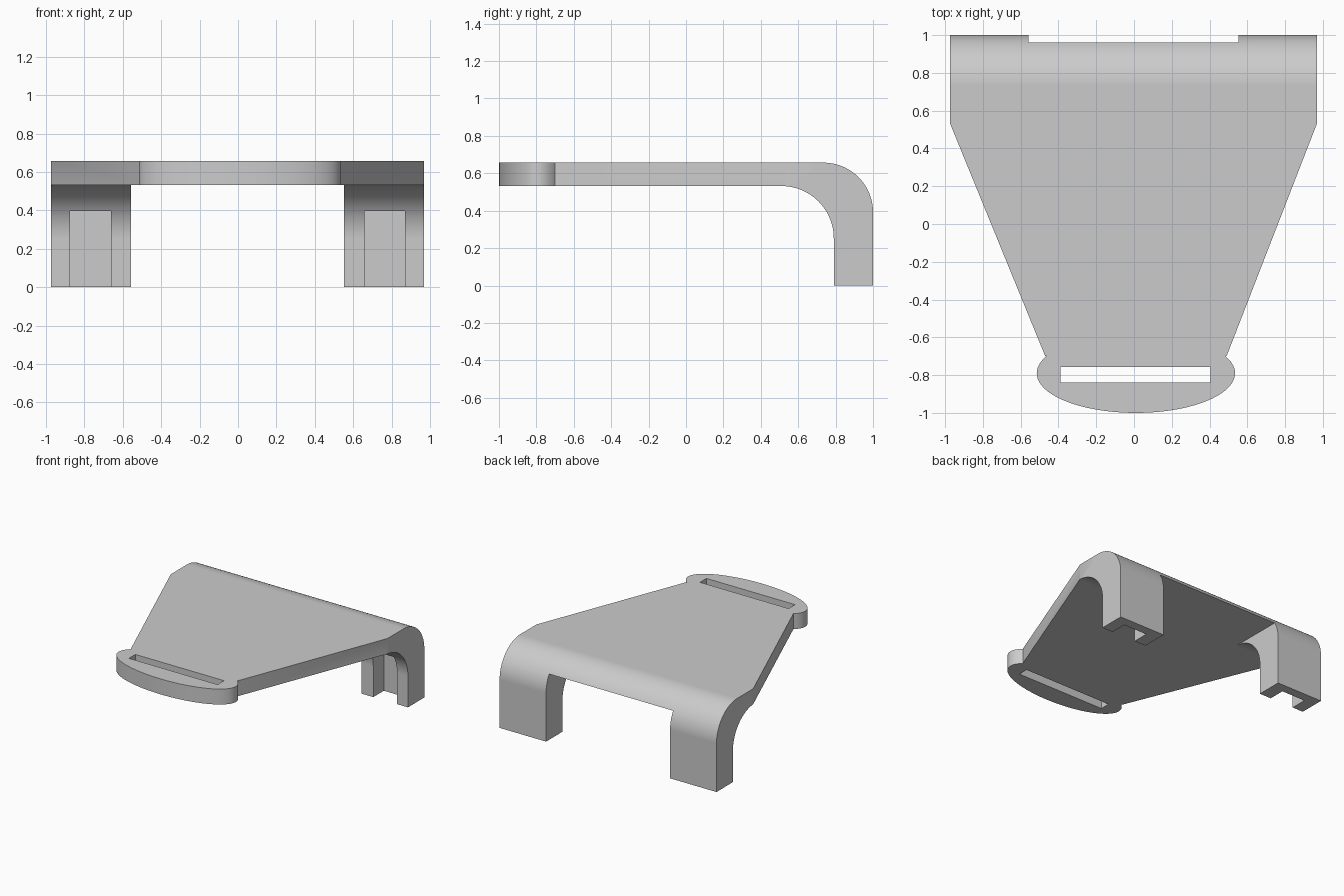
import bpy, bmesh
from math import cos, sin, pi, asin

cube = bpy.data.objects.get("Cube")
if cube:
    bpy.data.objects.remove(cube, do_unlink=True)

grey = bpy.data.materials.new("plain grey")
grey.use_nodes = True
colour = (0.6, 0.6, 0.6, 1)
grey.diffuse_color = colour
bsdf = next(n for n in grey.node_tree.nodes if n.type == "BSDF_PRINCIPLED")
bsdf.inputs["Base Color"].default_value = colour


def arc(cx, cy, rx, ry, start, end, steps):
    angles = [start + (end - start) * i / steps for i in range(steps + 1)]
    return [(cx + rx * cos(a), cy + ry * sin(a)) for a in angles]


def prism(name, outline, low, high, place):
    """Extrude a 2D outline from low to high; place maps (u, v, w) to x, y, z."""
    bm = bmesh.new()
    face = bm.faces.new([bm.verts.new(place(u, v, low)) for u, v in outline])
    moved = bmesh.ops.extrude_face_region(bm, geom=[face])["geom"]
    step = [b - a for a, b in zip(place(0, 0, low), place(0, 0, high))]
    bmesh.ops.translate(bm, vec=step, verts=[g for g in moved if isinstance(g, bmesh.types.BMVert)])
    bmesh.ops.recalc_face_normals(bm, faces=bm.faces)
    mesh = bpy.data.meshes.new(name)
    bm.to_mesh(mesh)
    bm.free()
    mesh.materials.append(grey)
    obj = bpy.data.objects.new(name, mesh)
    bpy.context.collection.objects.link(obj)
    return obj


def upright(u, v, w):
    return (u, v, w)


def sideways(u, v, w):
    return (w, u, v)


def box(name, x0, x1, y0, y1, z0, z1):
    return prism(name, [(x0, y0), (x1, y0), (x1, y1), (x0, y1)], z0, z1, upright)


def combine(target, cutter, operation):
    mod = target.modifiers.new(cutter.name, "BOOLEAN")
    mod.operation, mod.solver, mod.object = operation, "EXACT", cutter
    cutter.hide_render = True
    bpy.context.view_layer.objects.active = target
    bpy.ops.object.modifier_apply(modifier=mod.name)
    bpy.data.objects.remove(cutter, do_unlink=True)


# Bent sheet: flat plate turning down into the legs
TOP, UNDER, MID = 0.657, 0.532, -0.0025
side = [(-1.1, UNDER), (-1.1, TOP)]
side += arc(0.735, TOP - 0.265, 0.265, 0.265, pi / 2, 0, 24)
side += [(1.0, 0), (0.79, 0)]
side += arc(0.51, UNDER - 0.28, 0.28, 0.28, 0, pi / 2, 24)
bracket = prism("bent_bracket", side, -1.1, 1.1, sideways)

# Plan shape: tapered plate with a rounded strap end
lift = asin(0.09 / 0.21)
plan = [(-0.973, 1.1), (0.968, 1.1), (0.968, 0.53), (0.49, -0.70)]
plan += arc(0.01, -0.79, 0.525, 0.21, lift, -pi - lift, 64)
plan += [(-0.47, -0.70), (-0.973, 0.53)]
combine(bracket, prism("plan_shape", plan, -0.2, 0.9, upright), "INTERSECT")

# Strap slot and the gap that separates the legs
combine(bracket, box("strap_slot", -0.388, 0.405, -0.84, -0.758, 0.3, 0.9), "DIFFERENCE")
combine(bracket, box("leg_gap", MID - 0.555, MID + 0.555, 0.4, 1.2, -0.2, UNDER - 0.0005), "DIFFERENCE")

# Channel in the front of each leg
for s in (-1, 1):
    x0, x1 = sorted((MID + s * 0.66, MID + s * 0.873))
    combine(bracket, box("leg_channel", x0, x1, 0.4, 0.925, -0.2, 0.397), "DIFFERENCE")

# Smooth bends, crisp edges
bpy.ops.object.select_all(action="DESELECT")
bracket.select_set(True)
bpy.context.view_layer.objects.active = bracket
bpy.ops.object.shade_smooth_by_angle(angle=pi / 6)
weighted = bracket.modifiers.new("weighted_normals", "WEIGHTED_NORMAL")
weighted.keep_sharp = True
